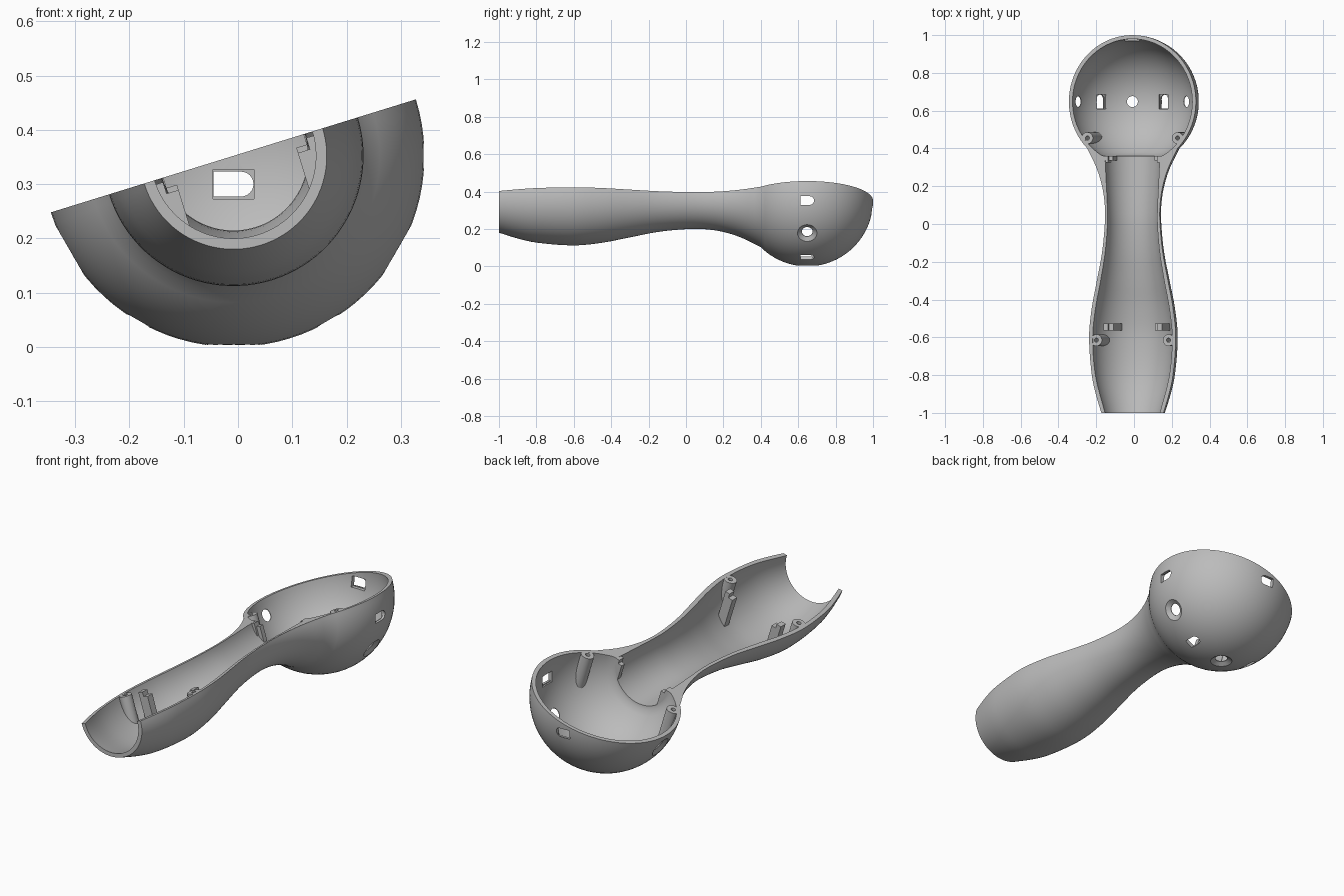
import bpy, bmesh, math
from mathutils import Matrix, Vector

if "Cube" in bpy.data.objects:
    bpy.data.objects.remove(bpy.data.objects["Cube"])

CENTRE_Y, R_OUT, R_IN = 0.648, 0.352, 0.332
FRAME = Matrix.Translation((-0.0085, 0, 0.352)) @ Matrix.Rotation(math.radians(-17.2), 4, 'Y')
HEAD = Vector((-0.0085, CENTRE_Y, 0.352))

grey = bpy.data.materials.new("light_grey_plastic")
grey.use_nodes = True
grey.diffuse_color = (0.5, 0.5, 0.5, 1)
grey.node_tree.nodes["Principled BSDF"].inputs["Base Color"].default_value = (0.5, 0.5, 0.5, 1)

# Handle radii along its length: (y, radius)
OUTER = [(-1, .172), (-.9, .203), (-.8, .225), (-.6, .24), (-.45, .226), (-.3, .197),
         (-.15, .168), (0, .153), (.1, .153), (.2, .168), (.3, .2), (.4, .251)]
INNER = [(-1, .152), (-.8, .205), (-.6, .22), (-.45, .205), (-.3, .176), (-.15, .151),
         (0, .138), (.1, .139), (.2, .144), (.36, .152)]


def radius(points, y):
    """Smooth interpolation through the profile points."""
    def slope(i):
        a, b = points[max(i - 1, 0)], points[min(i + 1, len(points) - 1)]
        return (b[1] - a[1]) / (b[0] - a[0])
    i = max(k for k in range(len(points) - 1) if k == 0 or points[k][0] <= y)
    (y0, r0), (y1, r1) = points[i], points[i + 1]
    h = y1 - y0
    t = (y - y0) / h
    return (r0 * (1 + 2 * t) * (1 - t) ** 2 + slope(i) * h * t * (1 - t) ** 2
            + r1 * t * t * (3 - 2 * t) + slope(i + 1) * h * t * t * (t - 1))


def outer_radius(y):
    if y > 0.4:
        return math.sqrt(max(R_OUT ** 2 - (y - CENTRE_Y) ** 2, 0))
    return radius(OUTER, y)


def make_object(name, bm, matrix):
    bmesh.ops.recalc_face_normals(bm, faces=bm.faces)
    mesh = bpy.data.meshes.new(name)
    bm.to_mesh(mesh)
    bm.free()
    mesh.materials.append(grey)
    ob = bpy.data.objects.new(name, mesh)
    ob.matrix_world = matrix
    bpy.context.collection.objects.link(ob)
    return ob


def smooth(ob):
    bpy.ops.object.select_all(action='DESELECT')
    ob.select_set(True)
    bpy.context.view_layer.objects.active = ob
    bpy.ops.object.shade_smooth_by_angle(angle=math.radians(32))


def handle_curve(points, steps=40):
    a, b = points[0][0], points[-1][0]
    ys = [a + (b - a) * i / steps for i in range(steps + 1)]
    return [(y, radius(points, y)) for y in ys]


def head_curve(r, y_start, steps=28):
    a = math.acos((y_start - CENTRE_Y) / r)
    angles = [a * (1 - i / steps) for i in range(steps + 1)]
    return [(CENTRE_Y + r * math.cos(t), r * math.sin(t)) for t in angles]


# Half shell: closed wall profile turned through half a circle
profile = handle_curve(OUTER)[:-1] + head_curve(R_OUT, 0.4)
profile += (handle_curve(INNER) + head_curve(R_IN, 0.362))[::-1]
SEGMENTS = 48
bm = bmesh.new()
rings = []
for s in range(SEGMENTS + 1):
    t = math.pi * s / SEGMENTS
    rings.append([bm.verts.new((r * math.cos(t), y, -r * math.sin(t))) for y, r in profile])
for a, b in zip(rings, rings[1:]):
    for i in range(len(profile)):
        j = (i + 1) % len(profile)
        if max(profile[i][1], profile[j][1]) > 1e-6:
            bm.faces.new((a[i], a[j], b[j], b[i]))
bm.faces.new(rings[0])
bm.faces.new(rings[-1])
bmesh.ops.remove_doubles(bm, verts=bm.verts, dist=1e-5)
bmesh.ops.dissolve_degenerate(bm, edges=bm.edges, dist=1e-6)
shell = make_object("half_shell", bm, FRAME)
bpy.context.view_layer.objects.active = shell


def cut(bottom, top, z0, z1, matrix):
    """Cut a lofted prism between two outlines out of the shell."""
    bm = bmesh.new()
    lo = [bm.verts.new((x, y, z0)) for x, y in bottom]
    hi = [bm.verts.new((x, y, z1)) for x, y in top]
    bm.faces.new(lo)
    bm.faces.new(hi)
    for i in range(len(lo)):
        j = (i + 1) % len(lo)
        bm.faces.new((lo[i], lo[j], hi[j], hi[i]))
    cutter = make_object("hole_cutter", bm, matrix)
    cutter.hide_render = True
    bpy.context.view_layer.update()
    mod = shell.modifiers.new("hole", 'BOOLEAN')
    mod.operation, mod.solver, mod.object = 'DIFFERENCE', 'EXACT', cutter
    bpy.context.view_layer.objects.active = shell
    bpy.ops.object.modifier_apply(modifier=mod.name)
    bpy.data.objects.remove(cutter)


def circle(r, n=24):
    return [(r * math.cos(math.tau * i / n), r * math.sin(math.tau * i / n)) for i in range(n)]


def slot_hole(matrix):
    # Arched slot through the wall, with a rectangular pocket inside
    arch = [(.014 + .023 * math.cos(a), .023 * math.sin(a))
            for a in (math.pi * (i / 12 - .5) for i in range(13))]
    slot = [(-.037, -.023)] + arch + [(-.037, .023)]
    box = [(-.038, -.027), (.038, -.027), (.038, .027), (-.038, .027)]
    cut(slot, slot, .28, .4, matrix)
    cut(box, box, .28, .338, matrix)


def round_hole(matrix):
    # Round hole with a countersink on the outside
    cut(circle(.029), circle(.029), .28, .4, matrix)
    cut(circle(.03), circle(.065), .334, .356, matrix)


def axes(x_axis, z_axis, origin):
    y_axis = z_axis.cross(x_axis)
    m = Matrix((x_axis, y_axis, z_axis)).transposed().to_4x4()
    return Matrix.Translation(origin) @ m


# Ring of holes around the head, alternating round and slotted
for degrees in (-60, -30, 0, 30, 60, 90):
    a = math.radians(degrees)
    out = Vector((math.sin(a), 0, -math.cos(a)))
    matrix = axes(Vector((0, 1, 0)), out, HEAD)
    (round_hole if degrees % 60 == 0 else slot_hole)(matrix)
# Slot at the far end of the head
slot_hole(axes(Vector((1, 0, 0)), Vector((0, 1, 0)), HEAD - Vector((0, 0, .052))))
smooth(shell)


def floor_height(u, y):
    return -math.sqrt(max((outer_radius(y) - .008) ** 2 - u * u, 1e-4))


def post(name, u0, u1, y0, y1, top):
    """Rectangular post standing on the shell wall."""
    bm = bmesh.new()
    corners = [(u0, y0), (u1, y0), (u1, y1), (u0, y1)]
    lo = [bm.verts.new((u, y, min(floor_height(u, y), top - .005))) for u, y in corners]
    hi = [bm.verts.new((u, y, top)) for u, y in corners]
    bm.faces.new(lo)
    bm.faces.new(hi)
    for i in range(4):
        j = (i + 1) % 4
        bm.faces.new((lo[i], lo[j], hi[j], hi[i]))
    make_object(name, bm, FRAME)


def screw_boss(name, u, y, r=.031, hole=.011, depth=-.09):
    """Round boss with a blind screw hole, trimmed to the shell wall."""
    bm = bmesh.new()
    wall, bore = circle(r), circle(hole)
    loops = [
        [(u + a, y + b, floor_height(u + a, y + b)) for a, b in wall],
        [(u + a, y + b, -.0005) for a, b in wall],
        [(u + a, y + b, -.0005) for a, b in bore],
        [(u + a, y + b, depth) for a, b in bore]]
    loops = [[bm.verts.new(p) for p in loop] for loop in loops]
    for a, b in zip(loops, loops[1:]):
        for i in range(len(a)):
            j = (i + 1) % len(a)
            bm.faces.new((a[i], a[j], b[j], b[i]))
    bm.faces.new(loops[0])
    bm.faces.new(loops[-1])
    smooth(make_object(name, bm, FRAME))


# Mirrored inner fittings
for side, label in ((-1, "right"), (1, "left")):
    screw_boss(label + "_head_screw_boss", side * .25, .455)
    screw_boss(label + "_handle_screw_boss", side * .2, -.615)
    post(label + "_handle_post", side * .138, side * .162, -.565, -.527, -.008)
    post(label + "_handle_post_step", side * .115, side * .138, -.565, -.527, -.03)
    post(label + "_neck_tab", side * .135, side * .155, .325, .36, -.001)
    post(label + "_neck_tab_step", side * .115, side * .135, .335, .36, -.02)
